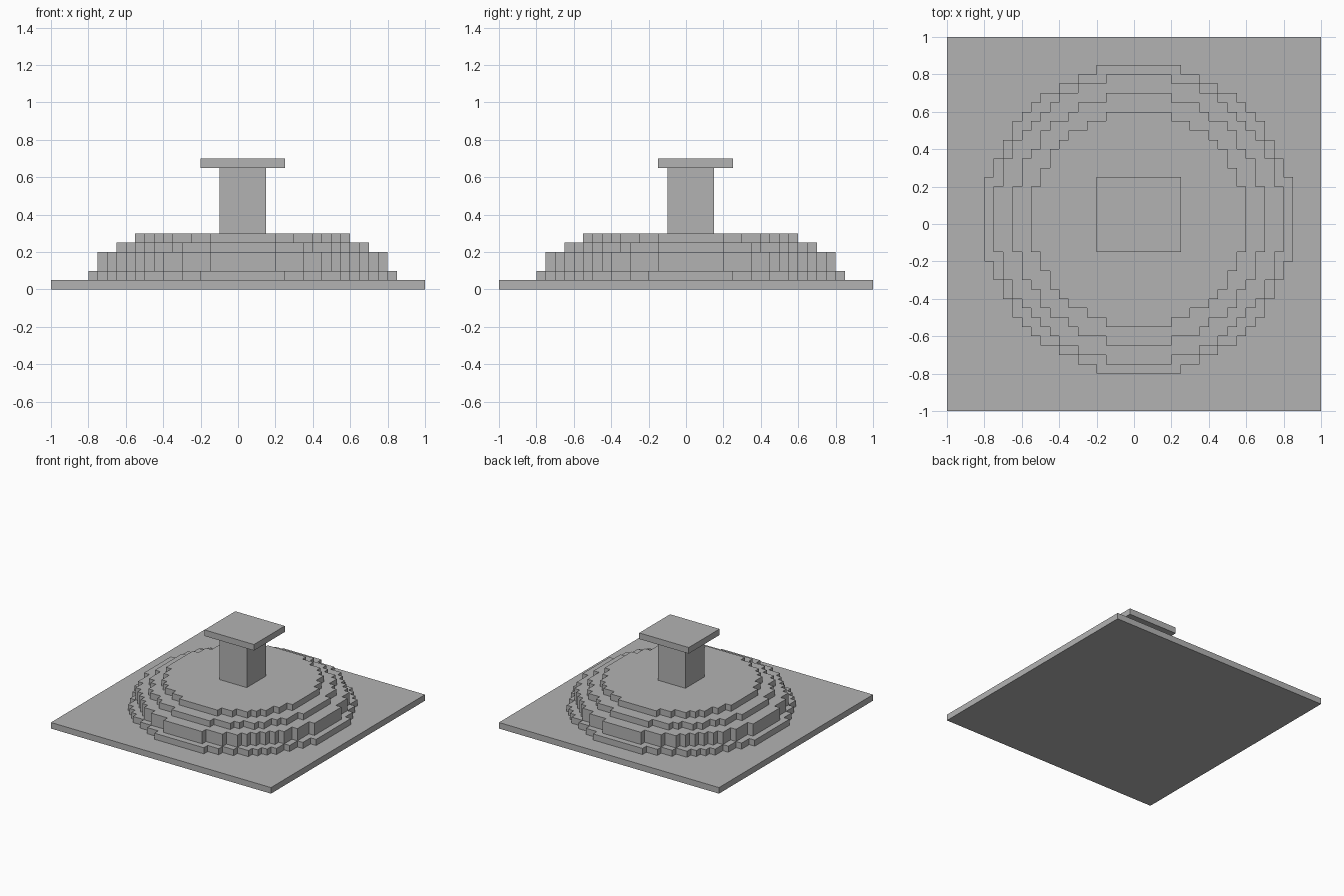
import bpy
import bmesh
import math

cube = bpy.data.objects.get("Cube")
if cube:
    bpy.data.objects.remove(cube, do_unlink=True)

CELL = 0.05      # block size
MID = CELL / 2   # centre block of the round tiers

stone = bpy.data.materials.new("grey_stone")
stone.use_nodes = True
grey = (0.45, 0.45, 0.45, 1)
stone.diffuse_color = grey
stone.node_tree.nodes["Principled BSDF"].inputs["Base Color"].default_value = grey


def prism(name, outline, z0, z1):
    """Extrude a flat outline from z0 up to z1."""
    bm = bmesh.new()
    base = bm.faces.new([bm.verts.new((x, y, z0)) for x, y in outline])
    top = bmesh.ops.extrude_face_region(bm, geom=[base], use_keep_orig=True)
    moved = [v for v in top["geom"] if isinstance(v, bmesh.types.BMVert)]
    bmesh.ops.translate(bm, verts=moved, vec=(0, 0, z1 - z0))
    bmesh.ops.dissolve_limit(bm, angle_limit=0.01, verts=bm.verts[:], edges=bm.edges[:])
    bmesh.ops.recalc_face_normals(bm, faces=bm.faces[:])
    mesh = bpy.data.meshes.new(name)
    bm.to_mesh(mesh)
    bm.free()
    mesh.materials.append(stone)
    obj = bpy.data.objects.new(name, mesh)
    bpy.context.collection.objects.link(obj)


def slab(name, x0, x1, y0, y1, z0, z1):
    prism(name, [(x0, y0), (x1, y0), (x1, y1), (x0, y1)], z0, z1)


def block_disc(radius):
    """Stepped outline of all blocks whose centres lie in a circle."""
    limit = (radius + 0.5) ** 2
    side = []
    for row in range(-radius, radius + 1):
        half = math.floor(math.sqrt(limit - row * row)) + 0.5
        for y in (row - 0.5, row + 0.5):
            if (half, y) not in side:
                side.append((half, y))
    loop = side + [(-x, y) for x, y in reversed(side)]
    return [(MID + x * CELL, MID + y * CELL) for x, y in loop]


# Square ground plate
slab("ground_plate", -1, 1, -1, 1, 0, 0.05)

# Round stepped tiers: radius in blocks, bottom, top
tiers = {
    "lowest_tier": (16, 0.05, 0.10),
    "tall_tier": (15, 0.10, 0.20),
    "upper_tier": (13, 0.20, 0.25),
    "top_tier": (11, 0.25, 0.30),
}
for name, (radius, z0, z1) in tiers.items():
    prism(name, block_disc(radius), z0, z1)

# Central post and its flat cap
slab("post", -0.1, 0.15, -0.1, 0.15, 0.30, 0.65)
slab("post_cap", -0.2, 0.25, -0.15, 0.25, 0.65, 0.70)
